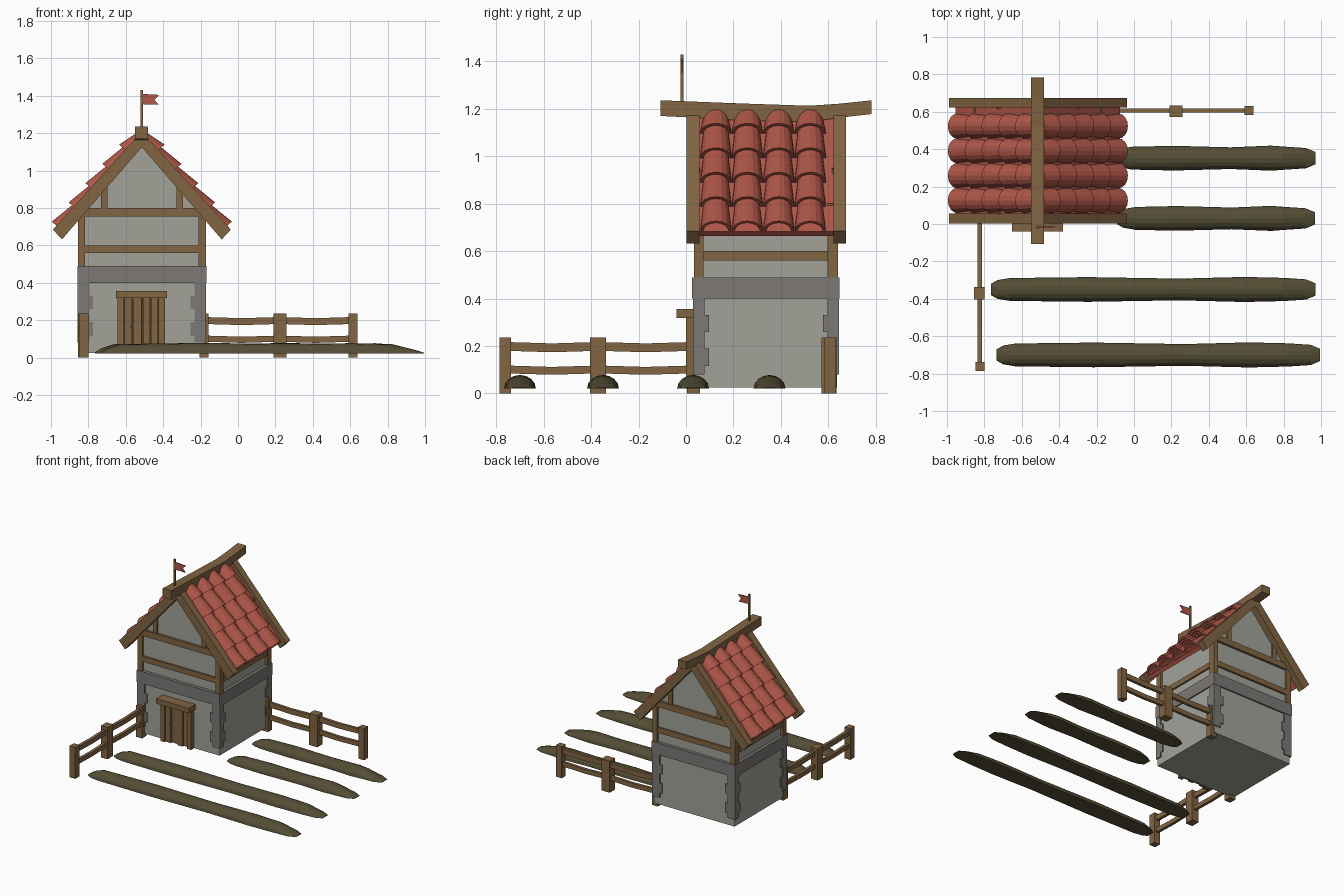
import bpy, bmesh, math
from mathutils import Vector

if "Cube" in bpy.data.objects:
    bpy.data.objects.remove(bpy.data.objects["Cube"])

C = -0.514                       # house centre line in x


def material(name, rgb):
    m = bpy.data.materials.new(name)
    m.diffuse_color = (*rgb, 1)
    m.use_nodes = True
    m.node_tree.nodes["Principled BSDF"].inputs["Base Color"].default_value = m.diffuse_color
    return m


PLASTER = material("plaster", (0.36, 0.365, 0.32))
STONE = material("stone", (0.20, 0.19, 0.18))
WOOD = material("wood", (0.22, 0.13, 0.055))
RED = material("red_clay", (0.43, 0.095, 0.065))
SOIL = material("soil", (0.09, 0.076, 0.036))
IRON = material("dark_iron", (0.06, 0.035, 0.02))


def finish(name, bm, mat):
    bmesh.ops.recalc_face_normals(bm, faces=bm.faces)
    me = bpy.data.meshes.new(name)
    bm.to_mesh(me)
    bm.free()
    me.materials.append(mat)
    ob = bpy.data.objects.new(name, me)
    bpy.context.collection.objects.link(ob)
    return ob


def add_prism(bm, pts, axis, a, b):
    """Extrude a 2D outline along an axis from a to b."""
    place = {"x": lambda p, t: (t, p[0], p[1]),
             "y": lambda p, t: (p[0], t, p[1])}[axis]
    lo = [bm.verts.new(place(p, a)) for p in pts]
    hi = [bm.verts.new(place(p, b)) for p in pts]
    bm.faces.new(lo)
    bm.faces.new(hi[::-1])
    for i in range(len(pts)):
        j = (i + 1) % len(pts)
        bm.faces.new((lo[i], lo[j], hi[j], hi[i]))


def prisms(name, items, mat):
    bm = bmesh.new()
    for it in items:
        add_prism(bm, *it)
    return finish(name, bm, mat)


def box(x0, x1, y0, y1, z0, z1):
    return ([(x0, z0), (x1, z0), (x1, z1), (x0, z1)], "y", y0, y1)


def boxes(name, items, mat):
    return prisms(name, [box(*i) for i in items], mat)


# Walls: stone-floor storey and gabled upper storey
boxes("lower_walls", [(C - .335, C + .335, .037, .637, .025, .45)], PLASTER)
prisms("upper_walls", [([(C - .322, .44), (C + .322, .44), (C + .322, .79),
                         (C, 1.15), (C - .322, .79)], "y", .05, .625)], PLASTER)

# Stone band and corner stones
boxes("stone_band", [(C - .345, C + .345, .025, .648, .40, .49)], STONE)
stones = []
heights = [.08, .115, .19, .26, .33, .405]
for k in range(5):
    wx, wy = (.082, .068) if k % 2 else (.062, .048)
    for s in (-1, 1):
        xs = sorted((C + s * .343, C + s * (.343 - wx)))
        stones.append((*xs, .029, .029 + wy, heights[k], heights[k + 1]))
        stones.append((*xs, .645 - wy, .645, heights[k], heights[k + 1]))
boxes("corner_stones", stones, STONE)

# Timber frame
timber = []
for s in (-1, 1):
    xs = sorted((C + s * .342, C + s * .304))
    timber += [(*xs, .034, .074, .48, .80), (*xs, .596, .641, .48, .80)]
    side = sorted((C + s * .312, C + s * .335))
    timber += [(*side, .06, .61, .56, .60), (*side, .06, .61, .755, .79)]
    stud = sorted((C + s * .184, C + s * .219))
    timber += [(*stud, .038, .06, .79, .95), (*stud, .615, .637, .79, .95)]
for y0, y1 in ((.036, .06), (.615, .639)):
    timber += [(C - .31, C + .31, y0, y1, .56, .60),
               (C - .342, C + .342, y0 - .003, y1 + .003, .755, .80)]
boxes("timber_frame", timber, WOOD)

# Roof slabs, bargeboards and ridge beam
slabs, boards = [], []
for s in (-1, 1):
    slabs.append(([(C + s * u, z) for u, z in
                   ((0, 1.13), (.42, .664), (.44, .683), (0, 1.17))], "y", .05, .63))
    outline = [(C + s * u, z) for u, z in
               ((0, 1.125), (.427, .632), (.476, .685), (0, 1.21))]
    boards += [(outline, "y", .003, .057), (outline, "y", .622, .674)]
prisms("roof_slabs", slabs, RED)
prisms("bargeboards", boards, WOOD)
ridge = [(-.108, 1.17), (.03, 1.163), (.25, 1.15), (.52, 1.145), (.65, 1.163), (.783, 1.178),
         (.783, 1.236), (.65, 1.222), (.52, 1.213), (.25, 1.222), (-.108, 1.236)]
prisms("ridge_beam", [(ridge, "x", C - .036, C + .034)], WOOD)


# Barrel roof tiles: tapered half tubes in overlapping rows
def add_tile(bm, s, low, length, yc, segs=8):
    d = Vector((-s * .658, 0, .753))
    n = Vector((s * .753, 0, .658))
    base = Vector((C + s * low[0], yc, low[1]))
    rings = []
    for t, r, drop in ((0, .067, 0), (1, .054, -.014)):
        o = base + d * (length * t) + n * drop
        for rad in (r, r - .013):
            rings.append([bm.verts.new(o + n * (rad * math.sin(a)) + Vector((0, rad * math.cos(a), 0)))
                          for a in (math.pi * i / segs for i in range(segs + 1))])
    lo_o, lo_i, hi_o, hi_i = rings
    for a, b in ((lo_o, hi_o), (hi_o, hi_i), (hi_i, lo_i), (lo_i, lo_o)):
        for i in range(segs):
            bm.faces.new((a[i], a[i + 1], b[i + 1], b[i]))
    for i in (0, segs):
        bm.faces.new((lo_o[i], hi_o[i], hi_i[i], lo_i[i]))


bm = bmesh.new()
for s in (-1, 1):
    for row in range(5):
        for col in range(4):
            add_tile(bm, s, (.431 - .09 * row, .683 + .103 * row),
                     .10 if row == 4 else .16, .126 + .1325 * col)
finish("roof_tiles", bm, RED)

# Door: frame, planks, lintel and nails
boxes("door_frame", [(-.645, -.61, 0, .04, .025, .32), (-.425, -.39, 0, .04, .025, .32)], WOOD)
boxes("door_planks", [(-.608, -.567, .012, .04, .025, .32), (-.561, -.515, .018, .04, .03, .32),
                      (-.509, -.470, .012, .04, .025, .32), (-.464, -.427, .017, .04, .03, .32)], WOOD)
boxes("door_gap", [(-.61, -.425, .030, .039, .025, .32)], IRON)
boxes("door_lintel", [(-.652, -.38, -.04, .04, .318, .356)], WOOD)
boxes("door_nails", [(-.577, -.569, .006, .015, .16, .168), (-.468 - .004, -.46 - .004, .006, .02, .14, .148)], IRON)

# Flag and pole
boxes("flag_pole", [(C - .006, C + .006, -.023, -.011, 1.2, 1.43)], WOOD)
prisms("flag", [([(C, 1.355), (C + .09, 1.352), (C + .068, 1.378), (C + .092, 1.405), (C, 1.41)],
                 "y", -.02, -.014)], RED)


# Fences: posts and slightly sagging rails
def rail(a, b, z0, z1):
    m = (a + b) / 2
    return [(a, z0), (m, z0 - .006), (b, z0), (b, z1), (m, z1 - .006), (a, z1)]


boxes("side_fence_posts", [(-.205, -.157, .58, .628, 0, .235), (.19, .258, .572, .634, 0, .237),
                           (.59, .638, .583, .63, 0, .237)], WOOD)
boxes("front_fence_posts", [(-.848, -.80, -.787, -.737, 0, .235), (-.856, -.80, -.404, -.337, 0, .237),
                            (-.85, -.80, .005, .06, 0, .235)], WOOD)
side_rails, front_rails = [], []
for z0, z1 in ((.085, .118), (.18, .217)):
    side_rails += [(rail(-.18, .22, z0, z1), "y", .597, .618), (rail(.22, .61, z0, z1), "y", .597, .618)]
    front_rails += [(rail(-.76, -.37, z0, z1), "x", -.836, -.814), (rail(-.37, .03, z0, z1), "x", -.836, -.814)]
prisms("side_fence_rails", side_rails, WOOD)
prisms("front_fence_rails", front_rails, WOOD)


# Soil rows: half-round lofts with tapered ends
def mound(name, x0, x1, y, segs=8):
    bm = bmesh.new()
    L = x1 - x0
    stations = [(0, .03, .006), (.035, .05, .028), (.10, .061, .05), (.30 * L, .066, .056),
                (.58 * L, .058, .053), (.78 * L, .067, .055), (L - .17, .062, .05),
                (L - .05, .054, .02), (L, .033, .004)]
    rings = []
    for dx, w, h in stations:
        rings.append([bm.verts.new((x0 + dx, y + w * math.cos(a), .022 + h * math.sin(a)))
                      for a in (math.pi * i / segs for i in range(segs + 1))])
    for a, b in zip(rings, rings[1:]):
        for i in range(segs):
            bm.faces.new((a[i], a[i + 1], b[i + 1], b[i]))
        bm.faces.new((a[segs], a[0], b[0], b[segs]))
    bm.faces.new(rings[0])
    bm.faces.new(rings[-1])
    finish(name, bm, SOIL)


mound("soil_row_back", -.11, .97, .352)
mound("soil_row_middle", -.092, .967, .03)
mound("soil_row_front", -.765, .97, -.35)
mound("soil_row_outer", -.735, .995, -.70)
